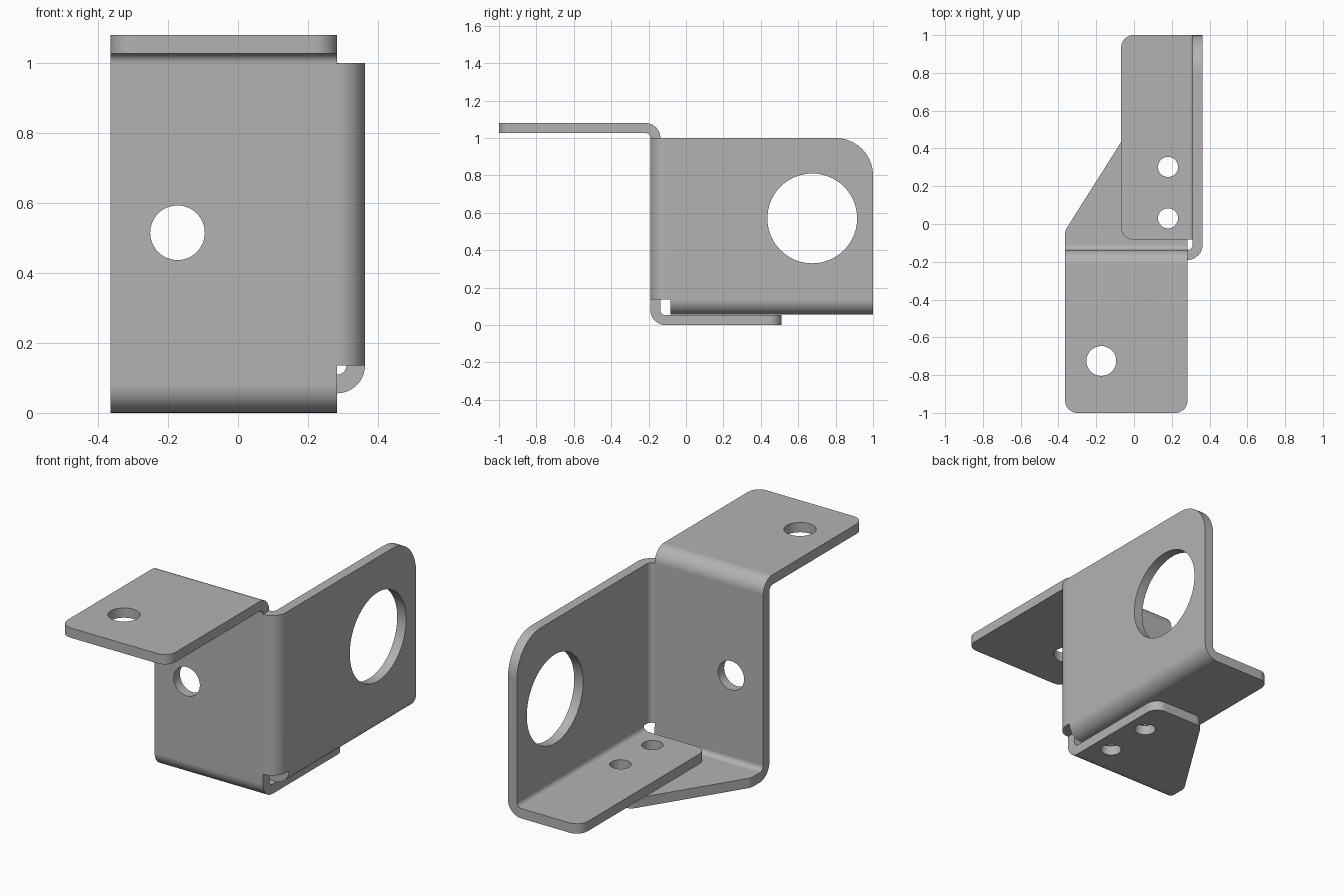
import bpy, bmesh
from math import cos, sin, pi, tan, radians
from mathutils import Vector

cube = bpy.data.objects.get("Cube")
if cube:
    bpy.data.objects.remove(cube, do_unlink=True)

T = 0.053            # sheet thickness
R = 0.0535           # bend radius at mid sheet
LEFT, RIGHT = -0.365, 0.283
WALL_Y, BEND_Y = -0.1635, -0.11
SIDE_X, SIDE_Z, TOP_Z = 0.3365, 0.136, 1.0
bm = bmesh.new()


def fillet(points, segments=10):
    """Round each (a, b, radius) corner of a closed outline."""
    out = []
    for i, (a, b, r) in enumerate(points):
        p = Vector((a, b))
        if not r:
            out.append(p)
            continue
        d0 = (Vector(points[i - 1][:2]) - p).normalized()
        d1 = (Vector(points[(i + 1) % len(points)][:2]) - p).normalized()
        half = d0.angle(d1) / 2
        centre = p + (d0 + d1).normalized() * r / sin(half)
        start = p + d0 * r / tan(half) - centre
        end = p + d1 * r / tan(half) - centre
        sweep = start.angle(end)
        for k in range(segments + 1):
            f = k / segments
            out.append(centre + (start * sin((1 - f) * sweep)
                                 + end * sin(f * sweep)) / sin(sweep))
    return out


def circle(a, b, r, n=48):
    return [Vector((a + r * cos(2 * pi * k / n), b + r * sin(2 * pi * k / n)))
            for k in range(n)]


def panel(outline, holes, place):
    """Flat sheet with round holes, filled in 2D and then placed in space."""
    verts, edges = [], []
    for loop in [fillet(outline)] + [circle(*h) for h in holes]:
        ring = [bm.verts.new((p.x, p.y, 0)) for p in loop]
        edges += [bm.edges.new((ring[i - 1], ring[i])) for i in range(len(ring))]
        verts += ring
    bmesh.ops.triangle_fill(bm, edges=edges, use_beauty=True, normal=(0, 0, 1))
    for v in verts:
        v.co = place(v.co.x, v.co.y)


def bend(p0, p1, u, v, segments=10):
    """Quarter-round strip about the axis p0-p1, turning from u to v."""
    rows = []
    for k in range(segments + 1):
        a = pi / 2 * k / segments
        off = (Vector(u) * cos(a) + Vector(v) * sin(a)) * R
        rows.append([bm.verts.new(Vector(p) + off) for p in (p0, p1)])
    for r0, r1 in zip(rows, rows[1:]):
        bm.faces.new((r0[0], r0[1], r1[1], r1[0]))


# Front wall
panel([(LEFT, 0.08, 0), (RIGHT, 0.08, 0), (RIGHT, SIDE_Z, 0),
       (RIGHT, TOP_Z, 0), (LEFT, TOP_Z, 0)],
      [(-0.173, 0.515, 0.078)], lambda a, b: (a, WALL_Y, b))

# Top flange, reaching forward
panel([(LEFT, -0.217, 0), (LEFT, -1, 0.065), (RIGHT, -1, 0.065), (RIGHT, -0.217, 0)],
      [(-0.173, -0.725, 0.079)], lambda a, b: (a, b, TOP_Z + R))
bend((LEFT, -0.217, TOP_Z), (RIGHT, -0.217, TOP_Z), (0, 1, 0), (0, 0, 1))

# Bottom flange, tapering backward
pin_holes = [(0.18, 0.03, 0.053), (0.18, 0.302, 0.053)]
panel([(LEFT, BEND_Y, 0), (RIGHT, BEND_Y, 0), (RIGHT, 0.51, 0.065),
       (-0.02, 0.51, 0.065), (LEFT, -0.035, 0.065)],
      pin_holes, lambda a, b: (a, b, T / 2))
bend((LEFT, BEND_Y, 0.08), (RIGHT, BEND_Y, 0.08), (0, -1, 0), (0, 0, -1))

# Side wall with the large hole
panel([(BEND_Y, SIDE_Z, 0), (-0.083, SIDE_Z, 0), (1, SIDE_Z, 0),
       (1, TOP_Z, 0.2), (BEND_Y, TOP_Z, 0)],
      [(0.675, 0.57, 0.24, 72)], lambda a, b: (SIDE_X, a, b))
bend((RIGHT, BEND_Y, SIDE_Z), (RIGHT, BEND_Y, TOP_Z), (0, -1, 0), (1, 0, 0))

# Side flange, folded inward above the bottom flange
panel([(RIGHT, -0.083, 0), (RIGHT, 1, 0), (-0.068, 1, 0.065), (-0.068, -0.083, 0.065)],
      pin_holes, lambda a, b: (a, b, SIDE_Z - R))
bend((RIGHT, -0.083, SIDE_Z), (RIGHT, 1, SIDE_Z), (1, 0, 0), (0, 0, -1))

# Join the sheet and give it thickness
bmesh.ops.remove_doubles(bm, verts=bm.verts, dist=0.0008)
bmesh.ops.recalc_face_normals(bm, faces=bm.faces)
mesh = bpy.data.meshes.new("sheet_bracket")
bm.to_mesh(mesh)
bm.free()
bracket = bpy.data.objects.new("sheet_bracket", mesh)
bpy.context.collection.objects.link(bracket)

grey = bpy.data.materials.new("grey_metal")
grey.use_nodes = True
colour = (0.45, 0.45, 0.45, 1)
grey.diffuse_color = colour
grey.node_tree.nodes["Principled BSDF"].inputs["Base Color"].default_value = colour
mesh.materials.append(grey)

bpy.ops.object.select_all(action='DESELECT')
bracket.select_set(True)
bpy.context.view_layer.objects.active = bracket
solid = bracket.modifiers.new("thickness", 'SOLIDIFY')
solid.thickness = T
solid.offset = 0
solid.use_even_offset = True
bpy.ops.object.modifier_apply(modifier=solid.name)
bpy.ops.object.shade_smooth_by_angle(angle=radians(30))
weighted = bracket.modifiers.new("clean_shading", 'WEIGHTED_NORMAL')
weighted.keep_sharp = True
